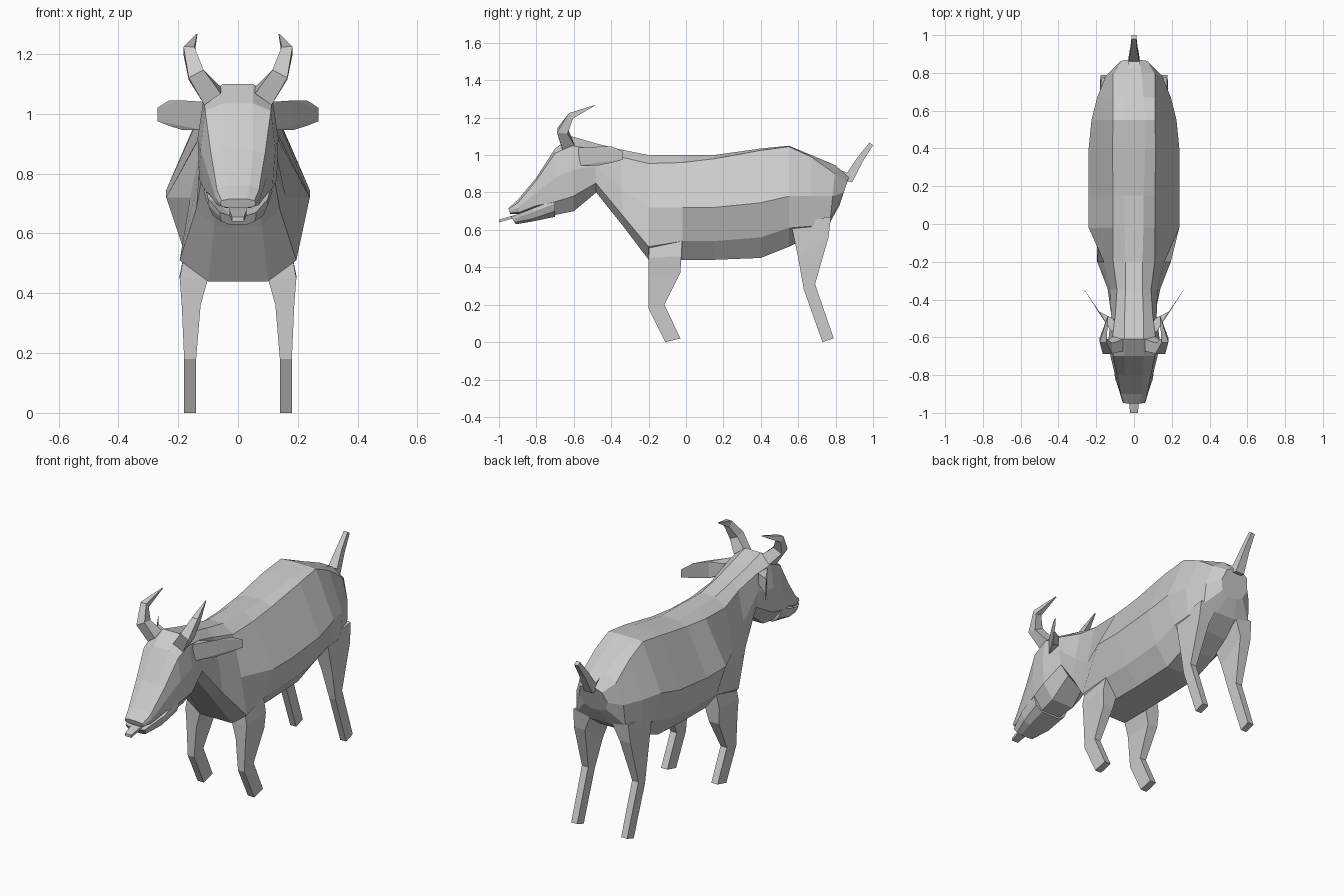
import bpy, bmesh
from mathutils import Vector


def loft(name, rings, mirror=False):
    """Skin a chain of equal-sized closed rings and cap both ends."""
    bm = bmesh.new()
    vs = [[bm.verts.new(p) for p in r] for r in rings]
    n = len(vs[0])
    for a, b in zip(vs, vs[1:]):
        for i in range(n):
            j = (i + 1) % n
            bm.faces.new((a[i], a[j], b[j], b[i]))
    bm.faces.new(vs[0])
    bm.faces.new(vs[-1])
    bmesh.ops.recalc_face_normals(bm, faces=bm.faces)
    me = bpy.data.meshes.new(name)
    bm.to_mesh(me)
    bm.free()
    ob = bpy.data.objects.new(name, me)
    bpy.context.collection.objects.link(ob)
    if mirror:
        ob.modifiers.new("Mirror", 'MIRROR').use_mirror_merge = False
    return ob


def section(y_top, y_bot, xs, zs):
    """Symmetric ten-sided cross-section leaning from y_top to y_bot."""
    half = []
    for x, z in zip(xs, zs):
        t = (z - zs[-1]) / (zs[0] - zs[-1])
        half.append((x, y_bot + t * (y_top - y_bot), z))
    return half + [(-x, y, z) for x, y, z in reversed(half)]


def tube(name, path, sides=4, mirror=False):
    """Tapered four-sided tube through (x, y, z, radius) points."""
    pts = [Vector(p[:3]) for p in path]
    rings = []
    for i, p in enumerate(pts):
        d = (pts[min(i + 1, len(pts) - 1)] - pts[max(i - 1, 0)]).normalized()
        u = d.cross(Vector((1, 0, 0))).normalized()
        v = d.cross(u)
        r = path[i][3]
        rings.append([p + r * (a * u + b * v) for a, b in
                      ((1, 1), (-1, 1), (-1, -1), (1, -1))])
    return loft(name, rings, mirror)


# Body, neck and skull: y at top, y at bottom, half widths, heights
torso = [
    (.87, .82, (.03, .07, .09, .07, .03), (.88, .86, .80, .75, .73)),
    (.80, .77, (.04, .11, .15, .155, .06), (.945, .90, .78, .66, .64)),
    (.67, .67, (.05, .11, .195, .18, .08), (1.0, .99, .78, .62, .57)),
    (.55, .55, (.06, .11, .225, .18, .10), (1.05, 1.045, .78, .61, .51)),
    (.40, .40, (.06, .115, .24, .18, .10), (1.035, 1.025, .745, .56, .45)),
    (.15, .15, (.05, .11, .24, .18, .10), (1.0, .98, .72, .54, .44)),
    (-.02, -.02, (.05, .11, .24, .18, .10), (1.0, .96, .72, .54, .44)),
    (-.20, -.20, (.045, .11, .16, .195, .10), (1.0, .955, .72, .51, .44)),
]
head = [
    (-.35, -.34, (.045, .09, .125, .14, .08), (1.03, .99, .82, .68, .625)),
    (-.49, -.48, (.05, .10, .12, .11, .06), (1.065, 1.03, .94, .85, .80)),
    (-.61, -.60, (.05, .115, .135, .13, .07), (1.10, 1.05, .92, .78, .70)),
    (-.70, -.70, (.05, .11, .125, .115, .06), (1.035, 1.01, .88, .75, .68)),
    (-.80, -.80, (.05, .09, .10, .095, .05), (.88, .865, .80, .73, .70)),
    (-.90, -.89, (.04, .07, .075, .07, .04), (.76, .745, .72, .695, .685)),
    (-.95, -.94, (.03, .055, .06, .055, .03), (.715, .71, .70, .69, .685)),
]
loft("body", [section(*r) for r in torso + head])

# Lower jaw, left slightly open
jaw = [
    (-.70, -.70, (.06, .11, .115, .10, .06), (.77, .76, .74, .70, .67)),
    (-.82, -.82, (.06, .10, .10, .085, .05), (.70, .715, .695, .66, .645)),
    (-.93, -.91, (.03, .06, .06, .055, .03), (.66, .67, .655, .64, .63)),
]
loft("lower_jaw", [section(*r) for r in jaw])

# Tongue
loft("tongue", [[(w, y, z), (-w, y, z), (-w, y, z + .015), (w, y, z + .015)]
                for y, z, w in ((-.80, .69, .03), (-.93, .66, .028), (-1.0, .64, .02))])


# Legs: front y, z, back y, z, inner x, outer x per level
def leg(name, levels):
    loft(name, [[(xi, yf, zf), (xo, yf, zf), (xo, yb, zb), (xi, yb, zb)]
                for yf, zf, yb, zb, xi, xo in levels], mirror=True)


leg("front_legs", [
    (-.195, .56, -.02, .56, .06, .175),
    (-.20, .45, -.025, .46, .10, .195),
    (-.20, .36, -.03, .37, .125, .188),
    (-.20, .18, -.115, .20, .14, .18),
    (-.11, 0, -.03, .02, .14, .18),
])
leg("hind_legs", [
    (.56, .64, .775, .67, .06, .175),
    (.60, .45, .762, .56, .11, .18),
    (.63, .28, .69, .31, .14, .18),
    (.73, 0, .79, .02, .14, .178),
])

# Ears: blades sweeping out and back; x, y, height limits, half width
loft("ears", [[(x - w * .6, y - w, z0), (x + w * .6, y + w, z0),
               (x + w * .6, y + w, z1), (x - w * .6, y - w, z1)][::1]
              for x, y, z0, z1, w in ((.10, -.52, .975, 1.035, .02),
                                      (.15, -.52, .945, 1.04, .055),
                                      (.21, -.43, .96, 1.045, .035),
                                      (.265, -.345, .975, 1.02, .006))], mirror=True)

# Horns
tube("horns", [(.085, -.635, 1.06, .034), (.14, -.66, 1.13, .028),
               (.164, -.615, 1.21, .018), (.138, -.49, 1.265, .002)], mirror=True)

# Tail
tube("tail", [(0, .80, .90, .03), (0, .875, .88, .028),
              (0, .93, .975, .018), (0, .99, 1.06, .012)])
